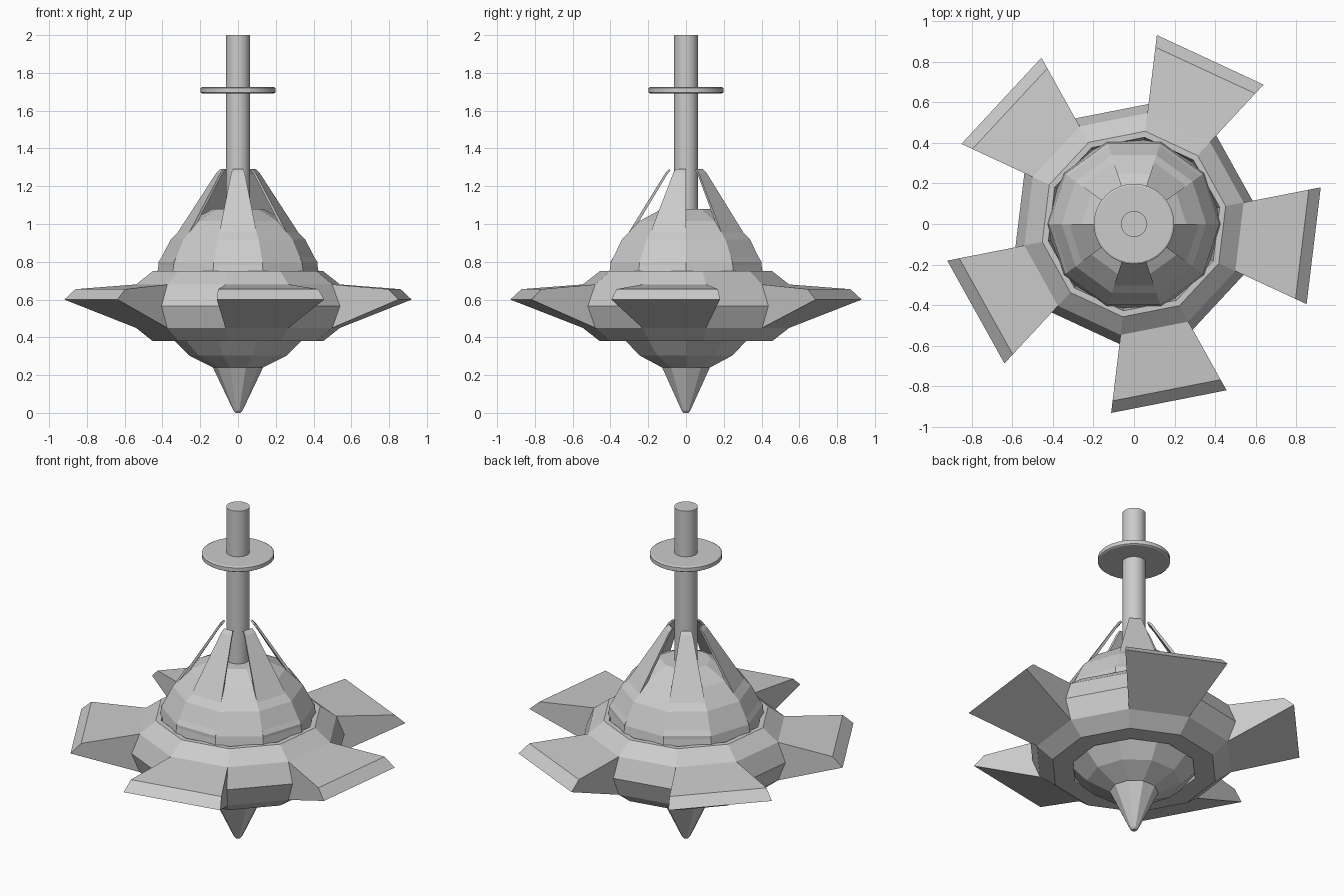
import bpy, bmesh
from math import cos, sin, pi, radians

if "Cube" in bpy.data.objects:
    bpy.data.objects.remove(bpy.data.objects["Cube"])

SIDES = 10
STEP = 2 * pi / SIDES


def polar(r, z, a):
    return (r * cos(a), r * sin(a), z)


def finish(name, bm, smooth=False):
    bmesh.ops.remove_doubles(bm, verts=bm.verts, dist=1e-5)
    bmesh.ops.recalc_face_normals(bm, faces=bm.faces)
    me = bpy.data.meshes.new(name)
    bm.to_mesh(me)
    bm.free()
    ob = bpy.data.objects.new(name, me)
    bpy.context.collection.objects.link(ob)
    if smooth:
        bpy.context.view_layer.objects.active = ob
        ob.select_set(True)
        bpy.ops.object.shade_smooth_by_angle(angle=radians(30))
        ob.select_set(False)
    return ob


def lathe(name, profile, sides=SIDES, start=0.0, closed=False, smooth=False):
    """Revolve (radius, z) points; open profiles get end caps."""
    bm = bmesh.new()
    rings = [[bm.verts.new(polar(r, z, start + 2 * pi * i / sides)) for i in range(sides)]
             for r, z in profile]
    pairs = list(zip(rings, rings[1:]))
    if closed:
        pairs.append((rings[-1], rings[0]))
    else:
        bm.faces.new(rings[0])
        bm.faces.new(rings[-1])
    for a, b in pairs:
        for i in range(sides):
            j = (i + 1) % sides
            bm.faces.new((a[i], a[j], b[j], b[i]))
    return finish(name, bm, smooth)


def wedge(name, section, a0, a1):
    """Closed (radius, z) section spanning one flat side between two angles."""
    bm = bmesh.new()
    left = [bm.verts.new(polar(r, z, a0)) for r, z in section]
    right = [bm.verts.new(polar(r, z, a1)) for r, z in section]
    n = len(section)
    for i in range(n):
        j = (i + 1) % n
        bm.faces.new((left[i], left[j], right[j], right[i]))
    bm.faces.new(left)
    bm.faces.new(right)
    return finish(name, bm)


# faceted core sphere, with both poles cut flat
R, CZ = 0.44, 0.66
lathe("core", [(R * sin(pi * k / 10), CZ - R * cos(pi * k / 10)) for k in range(1, 10)])

# pointed foot
lathe("spin_tip", [(0.013, 0), (0.024, 0.012), (0.134, 0.243)])

# handle and its finger disc
lathe("shaft", [(0.064, 1.0), (0.064, 2.0)], sides=32, smooth=True)
lathe("finger_disc", [(0.19, 1.692), (0.198, 1.697), (0.198, 1.72), (0.19, 1.725)],
      sides=32, smooth=True)

# ten-sided outer ring, turned slightly against the core
TURN = radians(11.1)
lathe("outer_ring", [(0.43, 0.75), (0.46, 0.75), (0.55, 0.68), (0.595, 0.565),
                     (0.55, 0.45), (0.46, 0.38), (0.345, 0.38)],
      start=TURN, closed=True)

blade = [(0.55, 0.68), (0.877, 0.655), (0.937, 0.60), (0.55, 0.45)]
petal = [(0.422, 0.74), (0.42, 0.80), (0.115, 1.27), (0.095, 1.29),
         (0.085, 1.285), (0.105, 1.262), (0.40, 0.795), (0.402, 0.74)]
for k in range(5):
    # blades on every second ring side
    a = TURN - STEP + 2 * k * STEP
    wedge(f"blade_{k + 1}", blade, a, a + STEP)
    # thin petals over every second core side, leaning towards the shaft
    a = -STEP + 2 * k * STEP
    wedge(f"petal_{k + 1}", petal, a, a + STEP)
